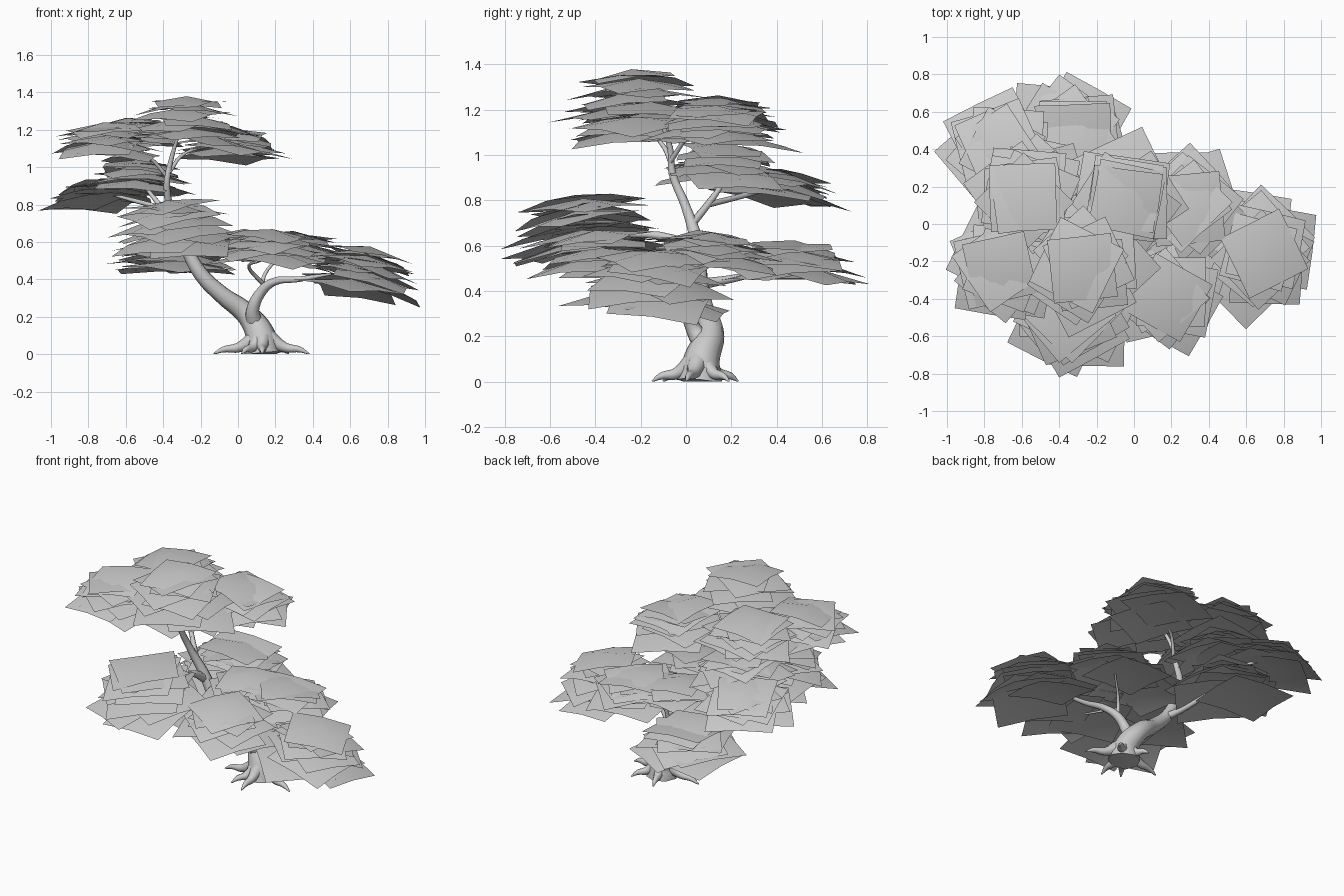
import bpy, bmesh, math, random
from mathutils import Vector, Matrix

cube = bpy.data.objects.get("Cube")
if cube:
    bpy.data.objects.remove(cube)

random.seed(11)

grey = bpy.data.materials.new("plain grey")
grey.use_nodes = True
grey.diffuse_color = (0.6, 0.6, 0.6, 1)
grey.node_tree.nodes["Principled BSDF"].inputs["Base Color"].default_value = (0.6, 0.6, 0.6, 1)


def limb(name, points):
    """Tapered smooth limb through (x, y, z, radius) points."""
    curve = bpy.data.curves.new(name, "CURVE")
    curve.dimensions = "3D"
    curve.bevel_depth = 1
    curve.bevel_resolution = 2
    curve.resolution_u = 5
    curve.use_fill_caps = True
    spline = curve.splines.new("BEZIER")
    spline.bezier_points.add(len(points) - 1)
    for knot, (x, y, z, r) in zip(spline.bezier_points, points):
        knot.co = (x, y, z)
        knot.radius = r
        knot.handle_left_type = knot.handle_right_type = "AUTO"
    ob = bpy.data.objects.new(name, curve)
    bpy.context.collection.objects.link(ob)
    curve.materials.append(grey)
    bpy.ops.object.select_all(action="DESELECT")
    ob.select_set(True)
    bpy.context.view_layer.objects.active = ob
    bpy.ops.object.convert(target="MESH")
    bpy.ops.object.shade_smooth()
    # keep everything on or above the ground
    for v in bpy.context.object.data.vertices:
        v.co.z = max(v.co.z, 0)


def pad(name, centre, normal, height, spread=0.13, side=0.41, count=11):
    """Stack of shallow peaked square cards, wide below and narrow above."""
    bm = bmesh.new()
    lean = Vector(normal).normalized()
    base = Matrix.Translation(centre) @ lean.to_track_quat("Z", "Y").to_matrix().to_4x4()
    for i in range(count):
        t = i / (count - 1)
        angle = i * 2.4 + random.uniform(-0.3, 0.3)
        out = spread * (1 - 0.9 * t)
        width = side * random.uniform(0.92, 1.05) * (1 - 0.12 * t)
        place = Matrix.Translation((out * math.cos(angle), out * math.sin(angle), (t - 0.5) * height))
        droop = Matrix.Rotation(random.uniform(0.03, 0.17), 4, Vector((-math.sin(angle), math.cos(angle), 0)))
        turn = Matrix.Rotation(random.uniform(0, math.pi / 2), 4, "Z")
        grid = bmesh.ops.create_grid(bm, x_segments=2, y_segments=2, size=width / 2)
        for v in grid["verts"]:
            v.co.z = 0.045 * (1 - v.co.length / (width * 0.707))
            v.co = base @ place @ droop @ turn @ v.co
    mesh = bpy.data.meshes.new(name)
    bm.to_mesh(mesh)
    bm.free()
    mesh.materials.append(grey)
    mesh.shade_smooth()
    bpy.context.collection.objects.link(bpy.data.objects.new(name, mesh))


# Trunk and main limbs
limb("trunk", [(0.13, 0.06, 0, 0.1), (0.12, 0.07, 0.1, 0.08), (0.05, 0.11, 0.21, 0.06),
               (-0.09, 0.08, 0.32, 0.046), (-0.2, 0.06, 0.43, 0.04), (-0.29, 0.05, 0.6, 0.032),
               (-0.36, 0, 0.77, 0.022), (-0.38, -0.06, 0.92, 0.018), (-0.36, -0.07, 1.03, 0.014),
               (-0.31, -0.13, 1.2, 0.007)])
limb("left_limb", [(0.09, 0.08, 0.16, 0.05), (0.08, 0.03, 0.24, 0.034), (0.13, 0, 0.34, 0.027),
                   (0.2, -0.04, 0.39, 0.022), (0.32, -0.08, 0.4, 0.016), (0.5, -0.12, 0.43, 0.007)])

# Twigs that carry the foliage
twigs = {
    "crown_right": [(-0.38, -0.06, 0.95, 0.012), (-0.46, -0.1, 1.04, 0.01), (-0.62, -0.2, 1.14, 0.005)],
    "crown_left": [(-0.37, -0.07, 0.97, 0.012), (-0.29, 0, 1.07, 0.009), (-0.1, 0.1, 1.12, 0.005)],
    "middle_back": [(-0.33, 0.03, 0.7, 0.018), (-0.42, 0.11, 0.8, 0.015), (-0.5, 0.18, 0.9, 0.008)],
    "far_right": [(-0.4, 0.09, 0.78, 0.014), (-0.55, 0.25, 0.82, 0.012), (-0.7, 0.4, 0.86, 0.006)],
    "front": [(-0.28, 0.05, 0.56, 0.028), (-0.29, -0.06, 0.63, 0.02), (-0.32, -0.35, 0.65, 0.009)],
    "back": [(-0.2, 0.06, 0.43, 0.025), (-0.24, 0.18, 0.45, 0.018), (-0.29, 0.42, 0.5, 0.008)],
    "left_back": [(0.13, 0, 0.34, 0.014), (0.14, 0.02, 0.42, 0.01), (0.25, 0.12, 0.54, 0.006)],
    "left_front": [(0.13, 0, 0.38, 0.012), (0.06, -0.1, 0.46, 0.009), (0.12, -0.32, 0.5, 0.006)],
}
for name, points in twigs.items():
    limb(name + "_twig", points)

# Arched roots spreading over the ground
roots = [(-0.13, 0.05), (0.02, -0.1), (0.13, -0.15), (0.38, 0), (0.27, 0.19), (0.08, 0.23)]
for i, (x, y) in enumerate(roots):
    path = [(0.13 + (x - 0.13) * t, 0.06 + (y - 0.06) * t, z, r)
            for t, z, r in ((0.1, 0.09, 0.05), (0.5, 0.035, 0.026), (0.8, 0.025, 0.016), (1, 0.002, 0.004))]
    limb(f"root_{i + 1}", path)

# Foliage pads: centre, lean, stack height
pad("crown_foliage", (-0.28, -0.22, 1.23), (0, -0.03, 1), 0.21, 0.14)
pad("crown_right_foliage", (-0.71, -0.23, 1.13), (-0.02, -0.02, 1), 0.13, 0.09, 0.4)
pad("crown_back_foliage", (-0.58, 0.14, 1.16), (-0.06, 0.02, 1), 0.12, 0.09, 0.4)
pad("crown_left_foliage", (-0.05, 0.13, 1.11), (0.04, 0, 1), 0.13, 0.11)
pad("middle_foliage", (-0.53, 0.17, 0.94), (0.06, 0.03, 1), 0.14, 0.1, 0.4)
pad("far_right_foliage", (-0.72, 0.41, 0.85), (-0.04, 0.2, 1), 0.09, 0.08, 0.41, 9)
pad("front_foliage", (-0.35, -0.45, 0.67), (-0.1, -0.11, 1), 0.22, 0.14, 0.45, 13)
pad("back_foliage", (-0.33, 0.46, 0.51), (0.03, 0.03, 1), 0.14, 0.12, 0.44)
pad("left_front_foliage", (0.17, -0.38, 0.55), (0.03, -0.07, 1), 0.15, 0.12)
pad("left_back_foliage", (0.28, 0.1, 0.56), (0.06, 0.04, 1), 0.11, 0.11)
pad("centre_foliage", (0.03, 0.06, 0.58), (0, 0, 1), 0.09, 0.08, 0.36, 7)
pad("far_left_foliage", (0.67, -0.15, 0.43), (0.19, 0.03, 1), 0.21, 0.13, 0.42, 13)
